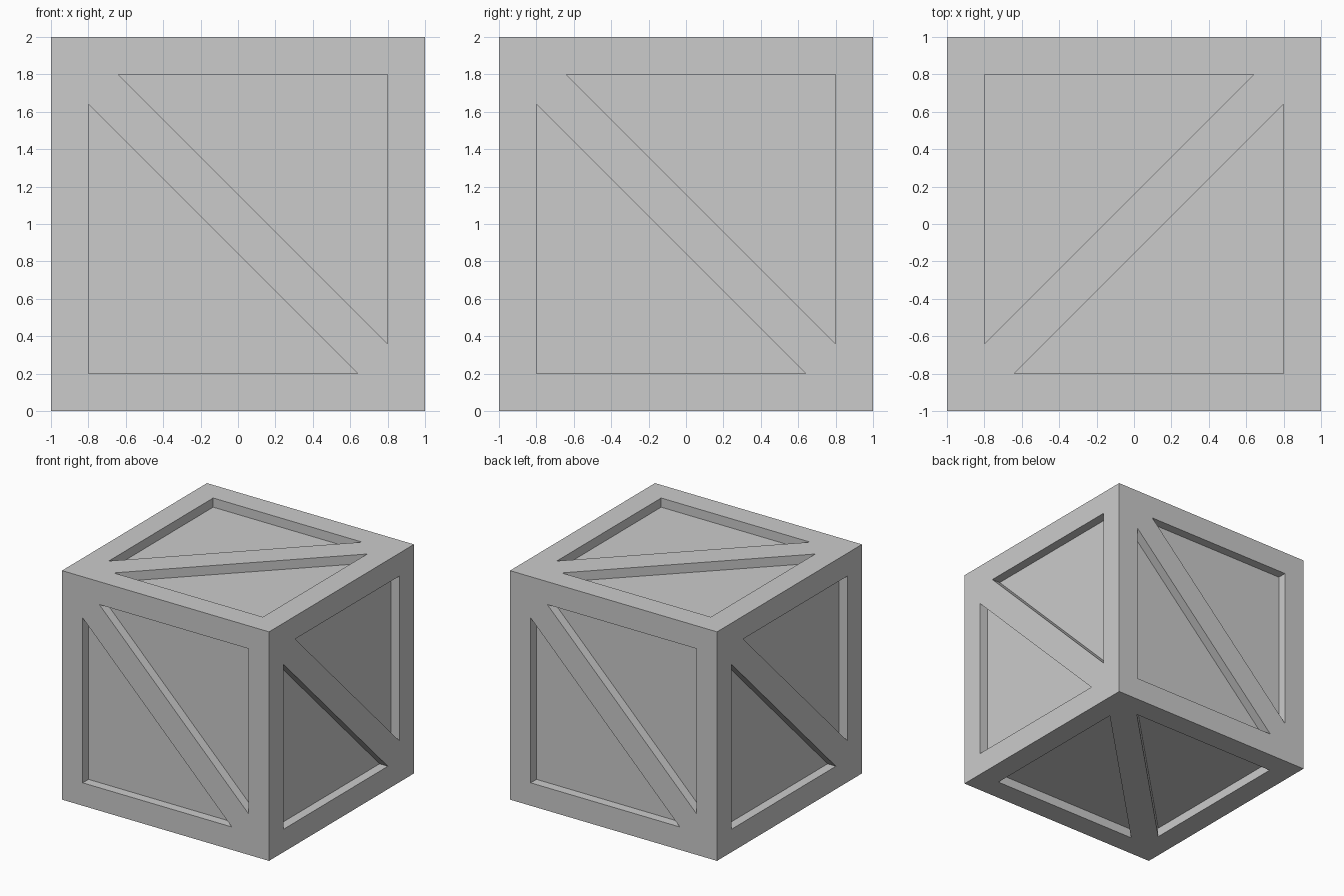
import bpy, bmesh
from math import pi
from mathutils import Matrix, Vector

if "Cube" in bpy.data.objects:
    bpy.data.objects.remove(bpy.data.objects["Cube"])

IN, TIP, DEPTH = 0.8, 0.64, 0.08   # frame inner edge, triangle tip, recess depth
LIFT = Matrix.Translation((0, 0, 1))


def rot(angle, axis):
    return Matrix.Rotation(angle, 4, axis)


def make_object(name, bm):
    bmesh.ops.recalc_face_normals(bm, faces=bm.faces)
    mesh = bpy.data.meshes.new(name)
    bm.to_mesh(mesh)
    bm.free()
    obj = bpy.data.objects.new(name, mesh)
    bpy.context.collection.objects.link(obj)
    return obj


def add_prism(bm, matrix):
    # triangular recess shape, standing on the recessed panel of the +z face
    tri = [(-IN, -IN), (TIP, -IN), (-IN, TIP)]
    base = bm.faces.new([bm.verts.new(matrix @ Vector((x, y, 1 - DEPTH))) for x, y in tri])
    ext = bmesh.ops.extrude_face_region(bm, geom=[base], use_keep_orig=True)
    top = [g for g in ext["geom"] if isinstance(g, bmesh.types.BMVert)]
    offset = (matrix @ Vector((0, 0, 0.2))) - (matrix @ Vector((0, 0, 0)))
    bmesh.ops.translate(bm, verts=top, vec=offset)


# Solid crate body
bm = bmesh.new()
bmesh.ops.create_cube(bm, size=2, matrix=LIFT)
crate = make_object("crate", bm)

# Two triangular recesses on each face leave the frame and diagonal brace
faces = [rot(k * pi / 2, 'Z') @ rot(pi / 2, 'X') for k in range(4)]   # sides
faces += [rot(pi / 2, 'Z'), rot(pi, 'X')]                             # top, bottom
bm = bmesh.new()
for face in faces:
    for turn in (0, pi):
        add_prism(bm, LIFT @ face @ rot(turn, 'Z'))
cutter = make_object("recess_cutter", bm)
cutter.hide_render = True

# Cut the recesses, then drop the cutter
mod = crate.modifiers.new("recesses", 'BOOLEAN')
mod.operation = 'DIFFERENCE'
mod.solver = 'EXACT'
mod.object = cutter
bpy.context.view_layer.objects.active = crate
crate.select_set(True)
bpy.ops.object.modifier_apply(modifier=mod.name)
bpy.data.objects.remove(cutter)
